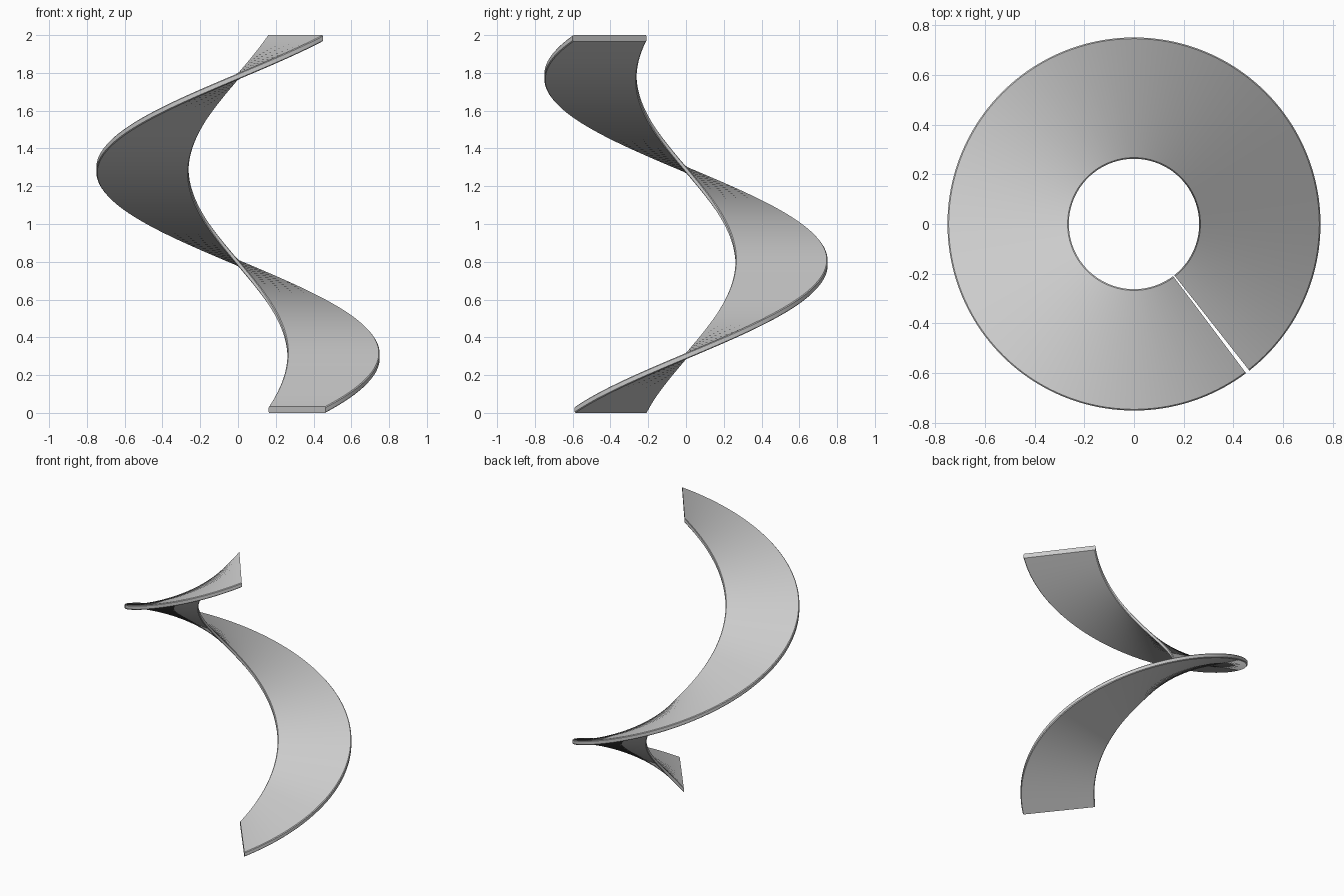
import bpy, bmesh
from math import radians, cos, sin

if "Cube" in bpy.data.objects:
    bpy.data.objects.remove(bpy.data.objects["Cube"])

R_IN, R_OUT = 0.262, 0.75      # inner and outer radius
THICK = 0.033                  # vertical thickness of the ribbon
START, SWEEP = -51.8, 358.7    # start angle and turn in degrees
STEPS = 180
C = 0.005                      # small edge chamfer

bm = bmesh.new()

# Chamfered cross-section standing in the radial plane
section = [(R_IN + C, 0), (R_OUT - C, 0), (R_OUT, C), (R_OUT, THICK - C),
           (R_OUT - C, THICK), (R_IN + C, THICK), (R_IN, THICK - C), (R_IN, C)]
a = radians(START)
verts = [bm.verts.new((r * cos(a), r * sin(a), z)) for r, z in section]
edges = [bm.edges.new((verts[i - 1], verts[i])) for i in range(len(verts))]

# Helical sweep: one turn rising to a total height of 2
bmesh.ops.spin(bm, geom=verts + edges, cent=(0, 0, 0), axis=(0, 0, 1),
               dvec=(0, 0, (2 - THICK) / STEPS), angle=radians(SWEEP),
               steps=STEPS, use_duplicate=False)

# End caps
bmesh.ops.holes_fill(bm, edges=[e for e in bm.edges if e.is_boundary], sides=0)
bmesh.ops.recalc_face_normals(bm, faces=bm.faces)

mesh = bpy.data.meshes.new("spiral_ramp")
bm.to_mesh(mesh)
bm.free()
ramp = bpy.data.objects.new("spiral_ramp", mesh)
bpy.context.collection.objects.link(ramp)
bpy.context.view_layer.objects.active = ramp
ramp.select_set(True)
bpy.ops.object.shade_smooth_by_angle(angle=radians(30))
